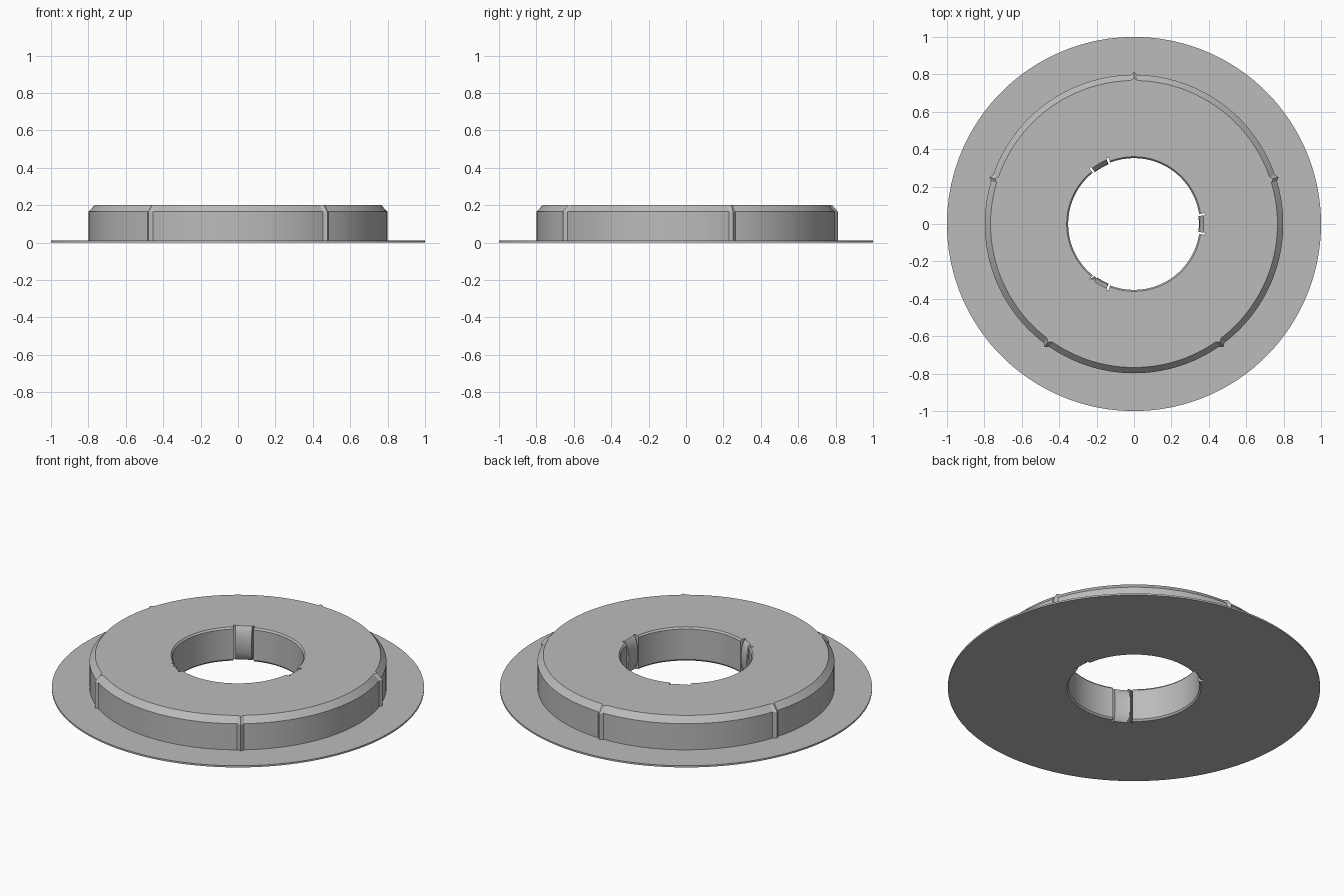
import bpy, bmesh, math

if "Cube" in bpy.data.objects:
    bpy.data.objects.remove(bpy.data.objects["Cube"])

# One neutral grey for the whole part
grey = bpy.data.materials.new("light_grey")
grey.diffuse_color = (0.5, 0.5, 0.5, 1)
grey.use_nodes = True
grey.node_tree.nodes["Principled BSDF"].inputs["Base Color"].default_value = grey.diffuse_color

TABS = [0, 120, 240]                 # spring tabs in the bore
RIBS = [18, 90, 162, 234, 306]       # grip ribs on the outer wall
TAB_HALF, SLIT_HALF = 7.0, 8.8       # degrees
RIB_HALF = 1.3
Z_IN = [0.2, 0.19, 0.15, 0.1, 0.05, 0.01, 0.0]
R_BORE = [0.36, 0.352, 0.352, 0.352, 0.352, 0.352, 0.36]
R_TAB = [0.373, 0.364, 0.351, 0.347, 0.351, 0.364, 0.373]
R_SLIT = 0.382


def offset(a, b):
    return (a - b + 180) % 360 - 180


def section(angle, bore):
    """Closed cross-section at one angle: flange, wall, chamfer, bore."""
    d = min(abs(offset(angle, r)) for r in RIBS)
    bump = 0.015 * max(0, 1 - d / RIB_HALF)
    outer = [(1, 0), (1, 0.01), (0.798 + bump, 0.01),
             (0.798 + bump, 0.165), (0.767 + bump, 0.2)]
    return outer + list(zip(bore, Z_IN))


# Columns around the axis: regular steps plus the rib and tab edges
slit = [R_SLIT] * 7
columns = []
for i in range(180):
    a = i * 2
    if all(abs(offset(a, t)) > SLIT_HALF + 0.3 for t in TABS) and \
       all(abs(offset(a, r)) > RIB_HALF + 0.2 for r in RIBS):
        columns.append((a, R_BORE))
for r in RIBS:
    columns += [(r + k * RIB_HALF, R_BORE) for k in (-1, 0, 1)]
for t in TABS:
    for s in (-1, 1):
        columns += [((t + s * SLIT_HALF) % 360, R_BORE),
                    ((t + s * (SLIT_HALF - 0.03)) % 360, slit),
                    ((t + s * (TAB_HALF + 0.03)) % 360, slit),
                    ((t + s * TAB_HALF) % 360, R_TAB)]
    # outer rim stays round behind the tab
    columns += [((t + k) % 360, R_TAB) for k in (-4.7, -2.4, 0, 2.4, 4.7)]
columns.sort(key=lambda c: c[0])

# Flanged ring with ribs, slits and spring tabs
bm = bmesh.new()
rings = []
for a, bore in columns:
    c, s = math.cos(math.radians(a)), math.sin(math.radians(a))
    rings.append([bm.verts.new((r * c, r * s, z)) for r, z in section(a, bore)])
n = len(rings[0])
for i, ring in enumerate(rings):
    nxt = rings[(i + 1) % len(rings)]
    for j in range(n):
        k = (j + 1) % n
        bm.faces.new((ring[j], nxt[j], nxt[k], ring[k]))
bmesh.ops.recalc_face_normals(bm, faces=bm.faces)
mesh = bpy.data.meshes.new("flanged_ring")
bm.to_mesh(mesh)
bm.free()
mesh.materials.append(grey)
ring_obj = bpy.data.objects.new("flanged_ring", mesh)
bpy.context.collection.objects.link(ring_obj)
bpy.context.view_layer.objects.active = ring_obj
ring_obj.select_set(True)
bpy.ops.object.shade_smooth_by_angle(angle=math.radians(25))
